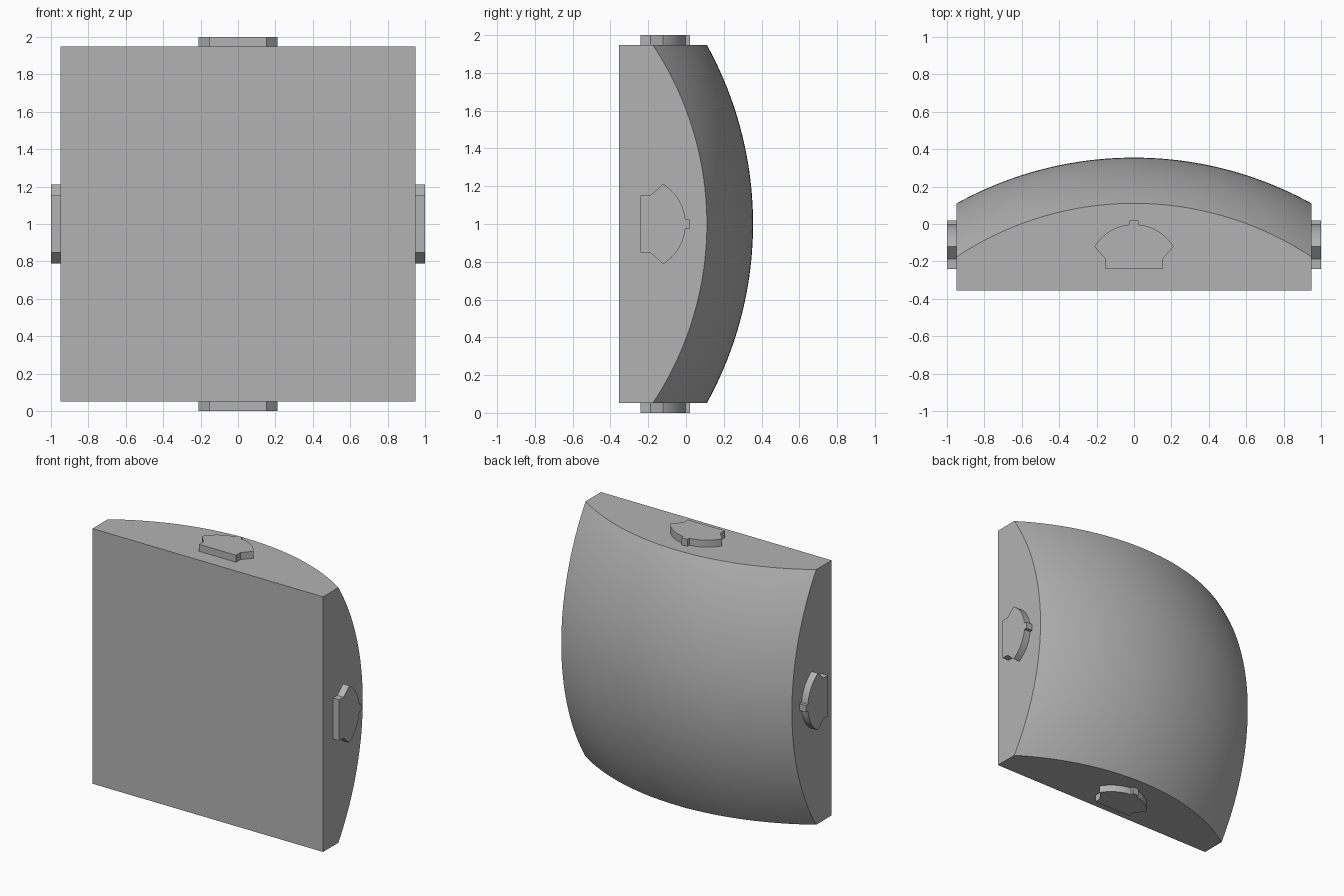
import bpy, bmesh
from math import sin, cos, asin, sqrt, pi
from mathutils import Matrix, Vector

cube = bpy.data.objects.get("Cube")
if cube:
    bpy.data.objects.remove(cube, do_unlink=True)

HALF = 0.948      # half width of the square block
FRONT = -0.355    # flat front plane
APEX = 0.355      # highest point of the domed back
RADIUS = 1.96     # dome radius

grey = bpy.data.materials.new("plain grey")
grey.use_nodes = True
colour = (0.45, 0.45, 0.45, 1)
grey.diffuse_color = colour
grey.node_tree.nodes["Principled BSDF"].inputs["Base Color"].default_value = colour


def add_object(name, bm):
    bmesh.ops.recalc_face_normals(bm, faces=bm.faces)
    mesh = bpy.data.meshes.new(name)
    bm.to_mesh(mesh)
    bm.free()
    mesh.materials.append(grey)
    obj = bpy.data.objects.new(name, mesh)
    bpy.context.collection.objects.link(obj)
    bpy.ops.object.select_all(action='DESELECT')
    obj.select_set(True)
    bpy.context.view_layer.objects.active = obj
    bpy.ops.object.shade_smooth_by_angle(angle=pi / 6)
    return obj


# Square block with a spherical back
bm = bmesh.new()
bmesh.ops.create_grid(bm, x_segments=48, y_segments=48, size=HALF)
rim = [e for e in bm.edges if e.is_boundary]
skirt = bmesh.ops.extrude_edge_only(bm, edges=rim)["geom"]
front_verts = {g for g in skirt if isinstance(g, bmesh.types.BMVert)}
front_edges = [g for g in skirt if isinstance(g, bmesh.types.BMEdge)]
for v in bm.verts:
    x, z = v.co.x, v.co.y
    dome = APEX - RADIUS + sqrt(RADIUS ** 2 - x * x - z * z)
    v.co = (x, FRONT if v in front_verts else dome, z + 1)
bmesh.ops.contextual_create(bm, geom=front_edges)
add_object("domed_block", bm)

# Outline of half a lug: flat base, flared side, arc, small key notch
ARC = 0.248
TIP, KEY = 0.212, 0.025
half = [(0.152, -0.24), (0.152, -0.188)]
start, end = asin(TIP / ARC), asin(KEY / ARC)
for i in range(17):
    a = start + (end - start) * i / 16
    half.append((ARC * sin(a), ARC * cos(a) - 0.25))
half.append((KEY, 0.02))
outline = half + [(-u, y) for u, y in reversed(half)]


# Extruded lug on each of the four edges
def add_lug(name, angle):
    bm = bmesh.new()
    face = bm.faces.new([bm.verts.new((u, y, HALF - 0.01)) for u, y in outline])
    top = bmesh.ops.extrude_face_region(bm, geom=[face])["geom"]
    for v in top:
        if isinstance(v, bmesh.types.BMVert):
            v.co.z = 1
    turn = Matrix.Translation(Vector((0, 0, 1))) @ Matrix.Rotation(angle, 4, 'Y')
    bmesh.ops.transform(bm, matrix=turn, verts=bm.verts)
    add_object(name, bm)


for i, side in enumerate(("top", "left", "bottom", "right")):
    add_lug(side + "_lug", i * pi / 2)
